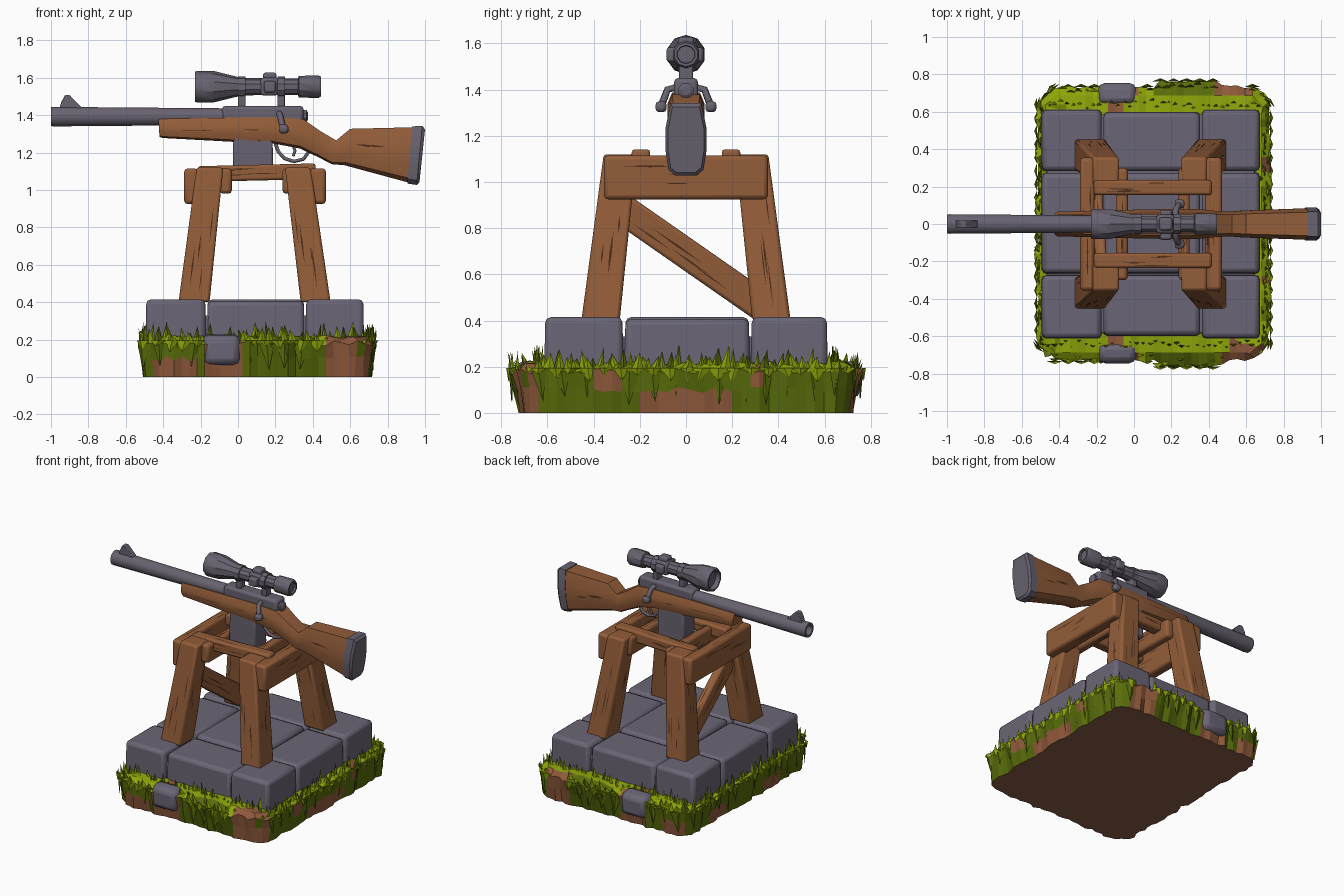
import bpy, bmesh, math, random
from mathutils import Vector as V

if "Cube" in bpy.data.objects:
    bpy.data.objects.remove(bpy.data.objects["Cube"])
random.seed(4)
R = random.uniform


def material(name, hexcode):
    m = bpy.data.materials.new(name)
    rgb = [int(hexcode[i:i + 2], 16) / 255 for i in (0, 2, 4)]
    m.diffuse_color = [((c + .055) / 1.055) ** 2.4 if c > .04 else c / 12.92 for c in rgb] + [1]
    m.use_nodes = True
    m.node_tree.nodes["Principled BSDF"].inputs["Base Color"].default_value = m.diffuse_color
    return m


STONE = material("stone grey", "6b6575")
METAL = material("gun metal", "68626f")
DARK = material("dark bore", "2e2b33")
WOOD = material("wood", "935d39")
CRACK = material("dark wood grain", "4b2c19")
LIGHT = material("light grass", "8fa60a")
GREEN = material("dark grass", "586c0a")
DIRT = material("dirt", "905a3b")
UNDER = material("dark soil", "8b5e48")


def make(name, verts, faces, mats, idx=None, bevel=0, smooth=True):
    me = bpy.data.meshes.new(name)
    me.from_pydata([tuple(v) for v in verts], [], faces)
    for m in mats:
        me.materials.append(m)
    if idx:
        me.polygons.foreach_set("material_index", idx)
    bm = bmesh.new()
    bm.from_mesh(me)
    bmesh.ops.recalc_face_normals(bm, faces=bm.faces)
    bm.to_mesh(me)
    bm.free()
    ob = bpy.data.objects.new(name, me)
    bpy.context.collection.objects.link(ob)
    if bevel:
        b = ob.modifiers.new("bevel", 'BEVEL')
        b.width, b.segments, b.limit_method = bevel, 2, 'ANGLE'
    if smooth:
        bpy.ops.object.select_all(action='DESELECT')
        ob.select_set(True)
        bpy.context.view_layer.objects.active = ob
        bpy.ops.object.shade_smooth_by_angle(angle=math.radians(35))
    return ob


def loft(name, rings, mat, bevel=0, caps=True):
    n = len(rings[0])
    verts = [p for r in rings for p in r]
    faces = [(k * n + i, k * n + (i + 1) % n, (k + 1) * n + (i + 1) % n, (k + 1) * n + i)
             for k in range(len(rings) - 1) for i in range(n)]
    if caps:
        faces += [tuple(range(n)), tuple(range(len(verts) - n, len(verts)))]
    return make(name, verts, faces, [mat], bevel=bevel)


def slivers(name, verts):
    make(name, verts, [tuple(range(i, i + 4)) for i in range(0, len(verts), 4)], [CRACK], smooth=False)


def beam(name, p0, p1, a, b, mat=WOOD, bevel=.014, taper=1, cracks=4):
    """Bar from p0 to p1 with half-extents a and b, plus grain slivers on its sides."""
    p0, p1, a, b = V(p0), V(p1), V(a), V(b)
    quad = [(-1, -1), (1, -1), (1, 1), (-1, 1)]
    loft(name, [[p + (a * i + b * j) * s for i, j in quad] for p, s in ((p0, 1), (p1, taper))], mat, bevel)
    verts = []
    for n, w in ((a, b), (-a, b), (b, a), (-b, a)):
        for _ in range(cracks):
            t, u, ln, th = R(.05, .6), R(-.7, .7), R(.12, .36), R(.0025, .005)
            for dt, dw in ((0, 0), (ln / 2, -th), (ln, 0), (ln / 2, th)):
                s = 1 + (taper - 1) * (t + dt)
                verts.append(p0.lerp(p1, t + dt) + (n + w * u) * s + n.normalized() * .002 + w.normalized() * dw)
    if cracks:
        slivers(name + "_grain", verts)


def box(name, lo, hi, mat, bevel=.01):
    lo, hi = V(lo), V(hi)
    c, h = (lo + hi) / 2, (hi - lo) / 2
    beam(name, (c.x, c.y, lo.z), (c.x, c.y, hi.z), (h.x, 0, 0), (0, h.y, 0), mat, bevel, cracks=0)


def lathe(name, prof, z, mat, n=12, caps=True):
    """Turned part along x; prof holds (x, radius)."""
    loft(name, [[(x, r * math.cos(math.tau * (i + .5) / n), z + r * math.sin(math.tau * (i + .5) / n))
                 for i in range(n)] for x, r in prof], mat, caps=caps)


# ---- grassy ground slab
CX, HX, HY = .105, .598, .708


def outline(hx, hy, c, step):
    """Points and outward normals along a chamfered rectangle."""
    cor = [(hx, -hy + c), (hx, hy - c), (hx - c, hy), (-hx + c, hy),
           (-hx, hy - c), (-hx, -hy + c), (-hx + c, -hy), (hx - c, -hy)]
    out = []
    for i in range(8):
        p, q = V((*cor[i], 0)), V((*cor[(i + 1) % 8], 0))
        n = max(1, round((q - p).length / step))
        d = (q - p).normalized()
        out += [(p.lerp(q, k / n) + V((CX, 0, 0)), V((d.y, -d.x, 0))) for k in range(n)]
    return out


def bulge(p):
    """Thicker turf clumps on the front and back."""
    return .03 if abs(p.y) > .69 and .12 < p.x < .44 else 0


rim = outline(HX, HY, .07, .04)
n = len(rim)
fold = [R(-.012, .012) for _ in rim]
rows = [(0, 0), (.014, .1), (.026, .18), (-.02, .212), (-.13, .22)]
verts = [p + d * (o + (f + bulge(p) * k / 2 + R(-.006, .006)) * (k < 3)) +
         V((0, 0, z + (R(-.014, .014) if k in (1, 2, 3) else 0)))
         for k, (o, z) in enumerate(rows) for (p, d), f in zip(rim, fold)]
faces, idx = [], []
# dirt patches: x, y, radius, lowest and highest height
patches = [(.56, -.72, .095, 0, .3), (-.34, -.72, .13, 0, .1), (.53, .72, .085, 0, .3), (-.38, .72, .09, 0, .1),
           (.72, -.01, .2, 0, .1), (.72, .32, .045, .1, .2), (.72, -.33, .05, .1, .2), (.71, -.67, .045, 0, .2),
           (-.5, .35, .1, 0, .1), (-.5, -.25, .1, 0, .1), (-.09, .72, .1, 0, .3), (-.09, -.72, .1, 0, .3)]


def bare(p, z):
    return any(math.hypot(p.x - x, p.y - y) < r and lo < z < hi for x, y, r, lo, hi in patches)


for k in range(4):
    for i in range(n):
        j = (i + 1) % n
        f = (k * n + i, k * n + j, k * n + n + j, k * n + n + i)
        c = sum((verts[v] for v in f), V()) / 4
        faces.append(f)
        idx.append(2 if bare(c, c.z) else 1 if k > 2 or (k == 2 and not bulge(c)) else 0)
faces += [tuple(range(n)), tuple(range(4 * n, 5 * n))]
make("ground_slab", verts, faces, [GREEN, LIGHT, DIRT, UNDER], idx + [3, 1], smooth=False)


# ---- grass blades
def blades(name, path, spec, avoid=True):
    """spec(): inset, base z, outward lean, tip z, half width, material index."""
    verts, faces, idx = [], [], []
    for p, d in path:
        inset, z, lean, tip, w, m = spec()
        if avoid and bare(p, .25):
            continue
        side = V((-d.y, d.x, 0))
        p = p + d * bulge(p)
        base = p - d * inset + V((0, 0, z))
        b = len(verts)
        verts += [base - side * w, base + side * w, base + d * .016,
                  V((p.x, p.y, tip)) + d * (lean - inset) + side * R(-.02, .02)]
        faces += [(b, b + 1, b + 3), (b + 1, b + 2, b + 3), (b + 2, b, b + 3)]
        idx += [m] * 3
    make(name, verts, faces, [LIGHT, GREEN], idx, smooth=False)


pick = lambda q: int(random.random() < q)
blades("rim_grass", outline(HX, HY, .07, .042),
       lambda: (R(-.02, .02), .18, R(0, .03), R(.205, .27), R(.02, .034), pick(.2)))
blades("inner_grass", outline(.595, .64, .03, .034),
       lambda: (R(-.015, .02), .19, R(-.01, .02), R(.225, .3), R(.014, .026), pick(.25)), False)
blades("hanging_grass", outline(HX, HY, .07, .07),
       lambda: (-.025, .195, R(.0, .008), R(.13, .17), R(.03, .045), 0))
blades("draped_turf", outline(HX, HY, .07, .1),
       lambda: (-.012, .18, R(.0, .008), R(.02, .08), R(.03, .05), 1))

# small rocks lodged in the turf
for nm, s, y in (("front_rock", -1, .745), ("back_rock", 1, .755)):
    beam(nm, (-.09, s * .64, .15), (-.09, s * y, .14), (.106, 0, 0), (0, 0, .082), STONE, .035, .93, 0)

# ---- paving stones, three by three, over a joint slab
box("joint_slab", (-.465, -.585, .1), (.645, .585, .33), STONE)
cols = [(-.49, -.175), (-.165, .355), (.365, .67)]
lanes = [(-.61, -.275), (-.265, .275), (.285, .61)]
for i, (x0, x1) in enumerate(cols):
    for j, (y0, y1) in enumerate(lanes):
        cut = .015 if (i == 1) != (j == 1) else 0
        ys = (y0 + cut * (j == 0), y1 - cut * (j == 2))
        top = .415 - cut * .5
        beam(f"paving_stone_{i}{j}", ((x0 + x1) / 2, sum(ys) / 2, .1), ((x0 + x1) / 2, sum(ys) / 2, top),
             ((x1 - x0) / 2 + .005, 0, 0), (0, (ys[1] - ys[0]) / 2 + .005, 0), STONE, .025, .97, 0)

# ---- timber stand
for s, sy in (("front", -1), ("back", 1)):
    beam(f"left_{s}_leg", (-.235, sy * .37, .4), (-.15, sy * .285, 1.12), (.083, 0, 0), (0, .083, 0), taper=.86)
    beam(f"right_{s}_leg", (.415, sy * .37, .4), (.32, sy * .285, 1.12), (.08, 0, 0), (0, .083, 0), taper=.86)
    beam(f"{s}_top_rail", (-.215, sy * .195, 1.085), (.415, sy * .195, 1.1), (0, .04, 0), (0, 0, .042))
for nm, x, w, y, z0 in (("left_outer_beam", -.25, .038, .355, .925), ("right_outer_beam", .425, .045, .355, .925),
                        ("left_inner_beam", -.065, .032, .3, .98), ("right_inner_beam", .268, .03, .3, .98)):
    beam(nm, (x, -y, (z0 + 1.115) / 2), (x, y, (z0 + 1.115) / 2), (w, 0, 0), (0, 0, (1.115 - z0) / 2), bevel=.018)
beam("diagonal_brace", (-.17, -.3, .9), (-.215, .36, .44), (.03, 0, 0), (0, .036, .055))

# ---- rifle: barrel, receiver, magazine
lathe("barrel", [(-.94, .034), (-1, .036), (-1, .052), (-.985, .054), (-.05, .046)], 1.392, METAL, caps=False)
lathe("bore", [(-.955, .036), (-.95, .036)], 1.392, DARK)
sight = [(-.955, 1.435), (-.945, 1.47), (-.925, 1.507), (-.9, 1.507), (-.83, 1.435)]
loft("front_sight", [[(x, y, z) for x, z in sight] for y in (-.02, .02)], METAL, .004)
box("receiver", (-.085, -.052, 1.34), (.35, .052, 1.45), METAL, .018)
lathe("bolt_end", [(.33, .035), (.365, .035), (.375, .02)], 1.395, METAL, 8)
beam("magazine", (.08, 0, 1.06), (.08, 0, 1.3), (.108, 0, 0), (0, .068, 0), METAL, .012, .97, 0)

# stock lofted from rounded sections: top x, top z, bottom x, bottom z, half width
ring = [(-.5, 0), (.5, 0), (.85, .08), (1, .35), (1, .65), (.75, 1), (-.75, 1), (-1, .65), (-1, .35), (-.85, .08)]


def section(xt, zt, xb, zb, w):
    return [(xb + (xt - xb) * t, y * w, zb + (zt - zb) * t) for y, t in ring]


stock = [(-.425, 1.375, -.42, 1.285, .058), (-.41, 1.38, -.405, 1.278, .066), (0, 1.387, -.02, 1.257, .076),
         (.2, 1.388, .18, 1.25, .08), (.35, 1.378, .33, 1.222, .08), (.44, 1.315, .43, 1.175, .07),
         (.525, 1.265, .5, 1.138, .066), (.6, 1.327, .57, 1.132, .072), (.935, 1.335, .91, 1.04, .084)]
loft("stock", [section(*s) for s in stock], WOOD)
loft("butt_pad", [section(*s) for s in (
    (.93, 1.34, .905, 1.034, .087), (.985, 1.342, .955, 1.027, .089), (1, 1.325, .97, 1.04, .078))], METAL)
grain = []
for k in (1, 1, 2, 2, 3, 7, 7, 7):
    for s in (-1, 1):
        a, t, ln = R(.05, .45), R(.42, .6), R(.25, .5)
        for da, dt in ((0, 0), (ln / 2, -.02), (ln, 0), (ln / 2, .02)):
            xt, zt, xb, zb, w = [p + (q - p) * (a + da) for p, q in zip(stock[k], stock[k + 1])]
            grain.append((xb + (xt - xb) * t, s * (w + .002), zb + (zt - zb) * (t + dt)))
slivers("stock_grain", grain)

# ---- scope with rings and turrets
lathe("scope", [(-.2, .06), (-.23, .068), (-.23, .08), (-.215, .085), (-.125, .083), (.0, .052), (.03, .046),
                (.32, .044), (.325, .058), (.43, .06), (.445, .052), (.445, .04), (.43, .038)], 1.552, METAL, 10)
for nm, x in (("front_scope_mount", .02), ("rear_scope_mount", .23)):
    box(nm, (x - .02, -.03, 1.44), (x + .02, .03, 1.53), METAL, .006)
    lathe(nm + "_ring", [(x - .02, .057), (x + .02, .057)], 1.55, METAL, 10)
box("turret_block", (.12, -.05, 1.505), (.215, .05, 1.6), METAL, .014)
box("top_turret", (.135, -.034, 1.58), (.205, .034, 1.628), METAL, .012)
box("side_turret", (.138, -.085, 1.52), (.202, .075, 1.582), METAL, .012)


# ---- bolt handles, trigger and guard
def rod(name, pts, r):
    cu = bpy.data.curves.new(name, 'CURVE')
    cu.dimensions, cu.bevel_depth, cu.bevel_resolution, cu.use_fill_caps = '3D', r, 1, True
    sp = cu.splines.new('POLY')
    sp.points.add(len(pts) - 1)
    for q, p in zip(sp.points, pts):
        q.co = (*p, 1)
    cu.materials.append(METAL)
    bpy.context.collection.objects.link(bpy.data.objects.new(name, cu))


for nm, s in (("front", -1), ("back", 1)):
    rod(nm + "_bolt_handle", [(.22, s * .04, 1.41), (.225, s * .08, 1.4), (.24, s * .105, 1.335)], .017)
    box(nm + "_bolt_knob", (.218, s * .108 - .024, 1.302), (.27, s * .108 + .024, 1.35), METAL, .016)
rod("trigger_guard", [(.2, 0, 1.25), (.215, 0, 1.205), (.25, 0, 1.168), (.3, 0, 1.152),
                      (.35, 0, 1.165), (.375, 0, 1.2), (.375, 0, 1.23)], .011)
rod("trigger", [(.29, 0, 1.25), (.305, 0, 1.21), (.295, 0, 1.18)], .009)
